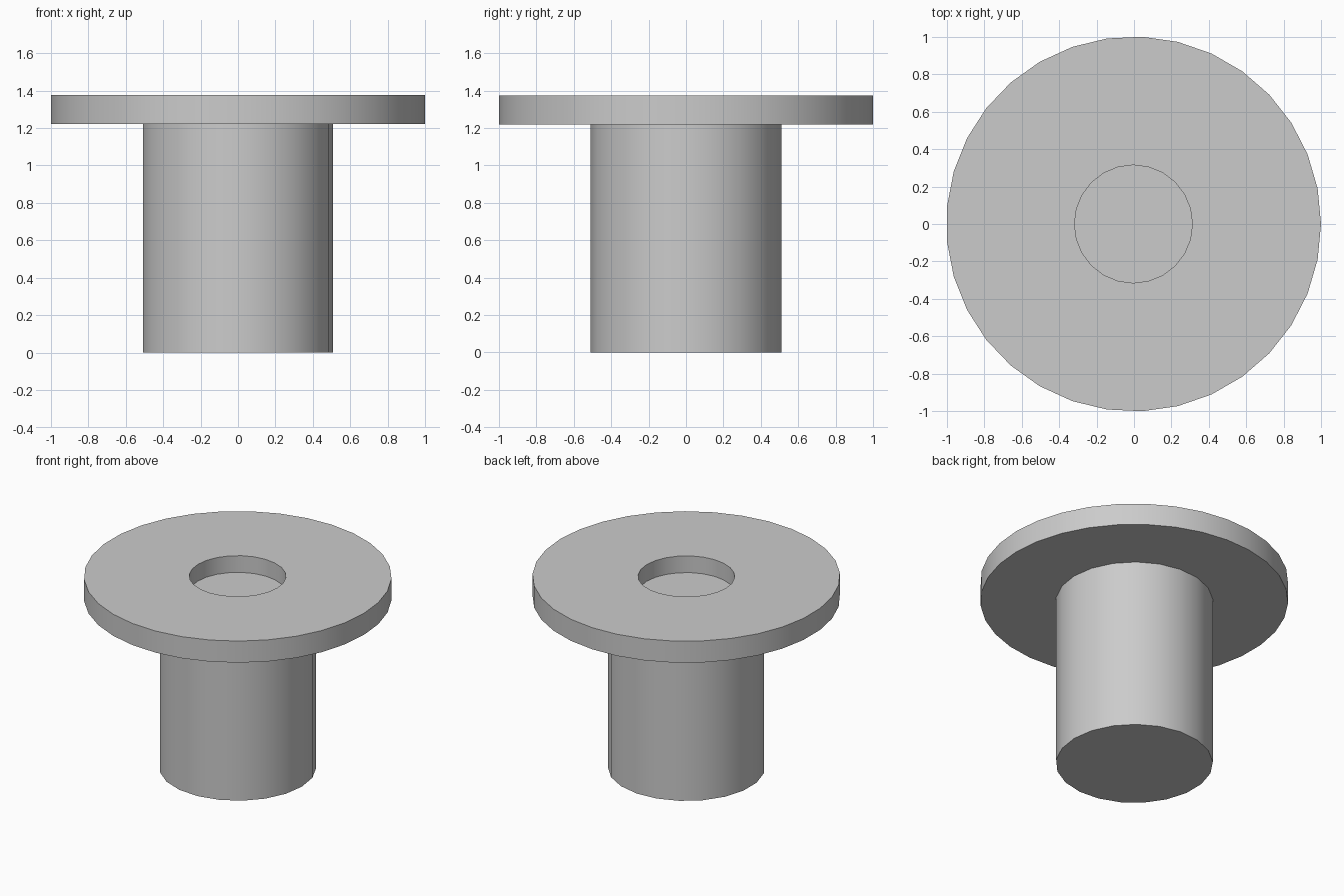
import bpy
import math

cube = bpy.data.objects.get("Cube")
if cube:
    bpy.data.objects.remove(cube, do_unlink=True)

GREY = (0.6, 0.6, 0.6, 1.0)
grey = bpy.data.materials.new("plain_grey")
grey.use_nodes = True
grey.diffuse_color = GREY
grey.node_tree.nodes["Principled BSDF"].inputs["Base Color"].default_value = GREY


def cylinder(name, radius, bottom, top, sides, x=0.0):
    """Upright cylinder between two heights, with a corner pointing along +x."""
    bpy.ops.mesh.primitive_cylinder_add(
        vertices=sides, radius=radius, depth=top - bottom,
        location=(x, 0, (bottom + top) / 2),
        rotation=(0, 0, -math.pi / 2))
    obj = bpy.context.object
    obj.name = name
    obj.data.materials.append(grey)
    return obj


def smooth(obj):
    bpy.ops.object.select_all(action="DESELECT")
    obj.select_set(True)
    bpy.context.view_layer.objects.active = obj
    bpy.ops.object.shade_smooth_by_angle(angle=math.radians(30))


# Stem, whose top cap forms the floor of the recess
stem = cylinder("stem", 0.511, 0.0, 1.255, 21, -0.003)
smooth(stem)

# Wide flange with a round hole cut through it
flange = cylinder("flange", 1.001, 1.22, 1.375, 33, -0.002)
cutter = cylinder("hole_cutter", 0.315, 1.1, 1.5, 24, -0.003)
cutter.hide_render = True
cut = flange.modifiers.new("hole", "BOOLEAN")
cut.operation = "DIFFERENCE"
cut.solver = "EXACT"
cut.object = cutter
bpy.context.view_layer.objects.active = flange
bpy.ops.object.modifier_apply(modifier=cut.name)
bpy.data.objects.remove(cutter, do_unlink=True)
smooth(flange)
